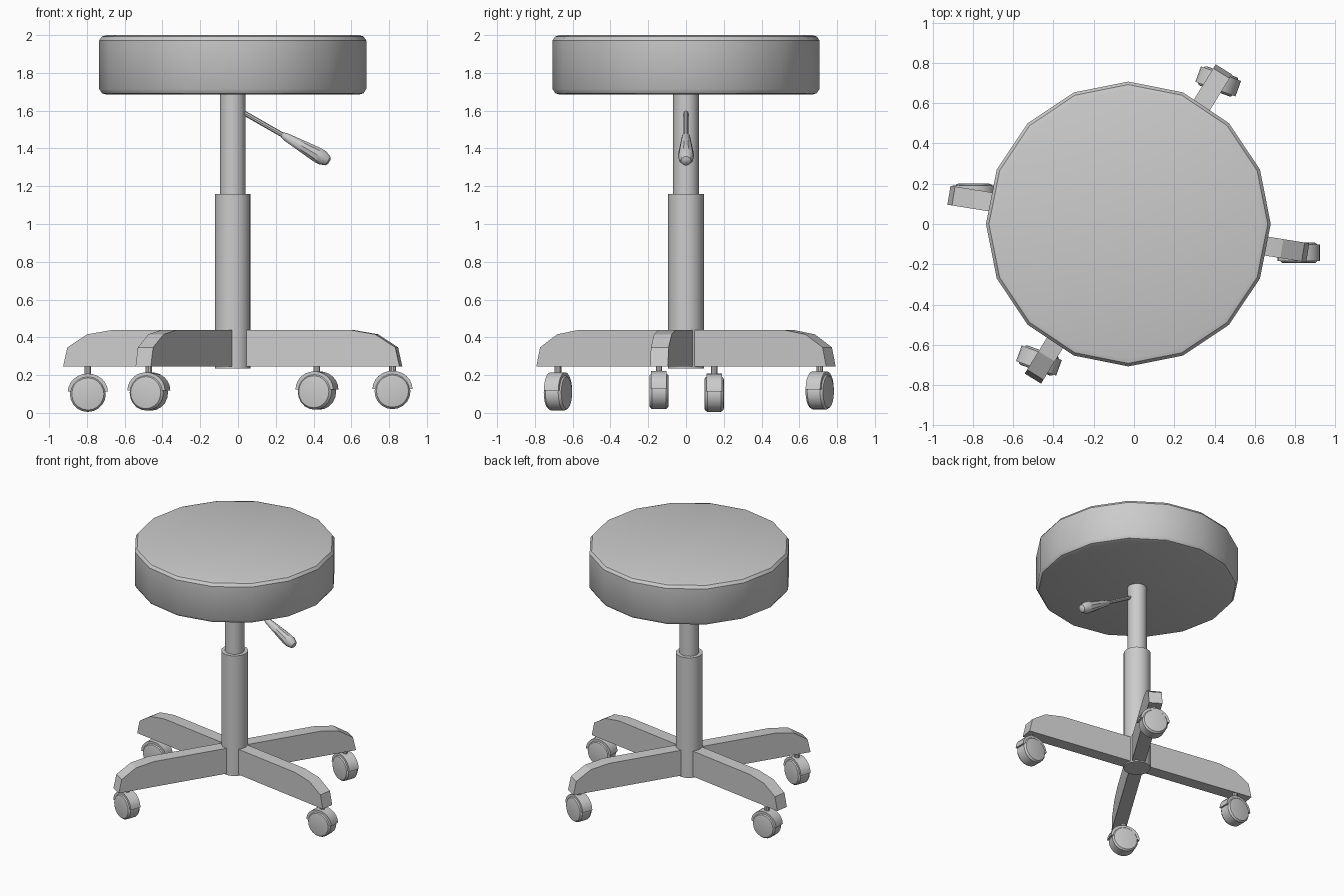
import bpy, bmesh
from math import sin, cos, pi, radians
from mathutils import Matrix, Vector

if "Cube" in bpy.data.objects:
    bpy.data.objects.remove(bpy.data.objects["Cube"])

CX = -0.028  # column axis


def finish(name, bm, matrix, angle=35):
    bmesh.ops.recalc_face_normals(bm, faces=bm.faces)
    mesh = bpy.data.meshes.new(name)
    bm.to_mesh(mesh)
    bm.free()
    mesh.transform(matrix)
    ob = bpy.data.objects.new(name, mesh)
    bpy.context.collection.objects.link(ob)
    bpy.ops.object.select_all(action='DESELECT')
    ob.select_set(True)
    bpy.context.view_layer.objects.active = ob
    bpy.ops.object.shade_smooth_by_angle(angle=radians(angle))
    return ob


def lathe(name, profile, matrix, sides=16):
    """Closed solid of revolution about local z from (radius, z) points."""
    bm = bmesh.new()
    rings = [[bm.verts.new((r * cos(2 * pi * i / sides), r * sin(2 * pi * i / sides), z))
              for i in range(sides)] for r, z in profile]
    for a, b in zip(rings, rings[1:]):
        for i in range(sides):
            j = (i + 1) % sides
            bm.faces.new((a[i], a[j], b[j], b[i]))
    bm.faces.new(rings[0])
    bm.faces.new(rings[-1])
    return finish(name, bm, matrix)


def prism(name, outline, width, matrix, angle=35):
    """Extrude an (x, z) outline symmetrically along local y."""
    bm = bmesh.new()
    sides = [[bm.verts.new((x, y, z)) for x, z in outline] for y in (-width / 2, width / 2)]
    for s in sides:
        bm.faces.new(s)
    n = len(outline)
    for i in range(n):
        j = (i + 1) % n
        bm.faces.new((sides[0][i], sides[0][j], sides[1][j], sides[1][i]))
    return finish(name, bm, matrix, angle)


axis = Matrix.Translation((CX, 0, 0))

# Seat cushion and telescopic column
lathe("seat", [(0.668, 1.685), (0.692, 1.692), (0.707, 1.715),
               (0.707, 1.972), (0.692, 1.993), (0.668, 2.0)], axis)
lathe("upper_column", [(0.068, 1.10), (0.068, 1.70)], axis)
lathe("lower_column", [(0.095, 0.235), (0.095, 1.16)], axis)

# Height lever: thin rod with a swelling grip
start, grip = Vector((0.02, 0, 1.595)), Vector((0.235, 0, 1.472))
tilt = (grip - start).to_track_quat('Z', 'Y').to_matrix().to_4x4()
lathe("lever_rod", [(0.013, 0), (0.013, (grip - start).length + 0.02)],
      Matrix.Translation(start) @ tilt, 8)
lathe("lever_grip", [(0.015, 0), (0.022, 0.02), (0.034, 0.13), (0.042, 0.21),
                     (0.041, 0.245), (0.028, 0.278), (0.012, 0.287)],
      Matrix.Translation(grip) @ tilt, 10)

# Base legs with drooping ends
leg = [(0, 0.245), (0.902, 0.245), (0.879, 0.347), (0.772, 0.416), (0.634, 0.44), (0, 0.44)]
for name, deg in (("right", -9.1), ("back", 58.3), ("left", 170.9), ("front", 238.3)):
    prism(name + "_leg", leg, 0.095, axis @ Matrix.Rotation(radians(deg), 4, 'Z'), 20)

# Casters: wheel, arched hood and stem
R_IN, R_OUT = 0.085, 0.106
arc = [pi * i / 12 for i in range(13)]
hood = [(R_OUT * cos(a), 0.012 + 0.096 * sin(a)) for a in arc]
hood += [(R_IN * cos(a), 0.012 + 0.078 * sin(a)) for a in reversed(arc)]
casters = (("right", 0.818, -0.143, 0.115, 0), ("back", 0.418, 0.708, 0.112, -20),
           ("left", -0.795, 0.149, 0.100, 0), ("front", -0.472, -0.678, 0.107, -20))
for name, x, y, z, yaw in casters:
    m = Matrix.Translation((x, y, z)) @ Matrix.Rotation(radians(yaw), 4, 'Z')
    lathe(name + "_wheel", [(0.077, -0.051), (0.085, -0.049), (0.095, -0.036),
                            (0.095, 0.036), (0.085, 0.049), (0.077, 0.051)],
          m @ Matrix.Rotation(pi / 2, 4, 'X'), 20)
    prism(name + "_hood", hood, 0.082, m)
    lathe(name + "_stem", [(0.018, 0.09), (0.018, 0.255 - z)], m, 10)
